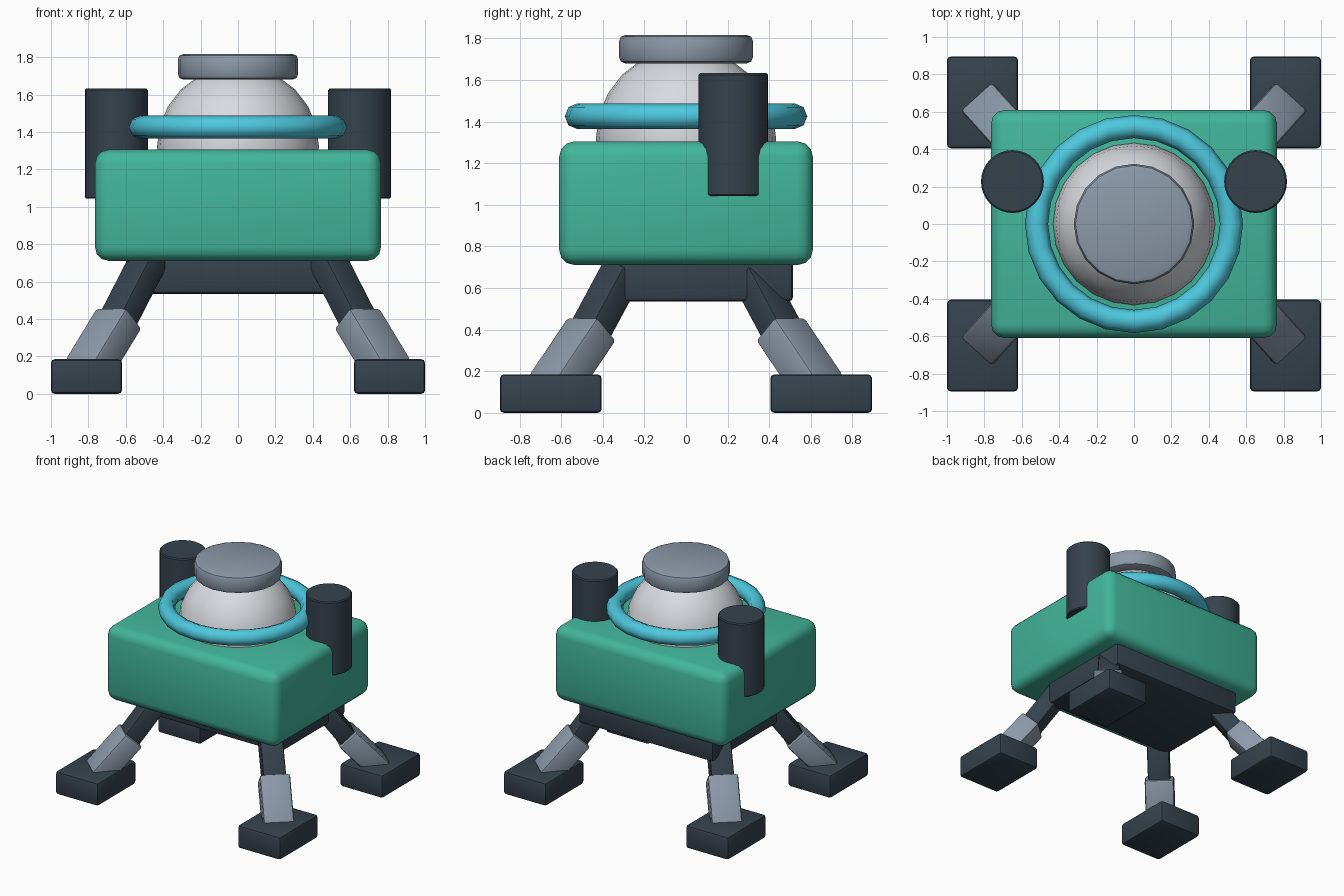
import bpy, bmesh, math
from mathutils import Matrix, Vector

if "Cube" in bpy.data.objects:
    bpy.data.objects.remove(bpy.data.objects["Cube"])


def srgb(r, g, b):
    lin = lambda c: c / 12.92 if c <= 0.04045 else ((c + 0.055) / 1.055) ** 2.4
    return tuple(lin(c / 255) for c in (r, g, b)) + (1.0,)


def material(name, rgb):
    m = bpy.data.materials.new(name)
    m.diffuse_color = srgb(*rgb)
    m.use_nodes = True
    m.node_tree.nodes["Principled BSDF"].inputs["Base Color"].default_value = m.diffuse_color
    return m


GREEN = material("green_paint", (66, 182, 154))
DARK = material("dark_slate", (53, 66, 77))
STEEL = material("steel_grey", (139, 153, 168))
CYAN = material("cyan_ring", (78, 200, 222))
WHITE = material("dome_white", (216, 219, 224))


def finish(bm, name, mat, angle=35):
    """Turn a bmesh into a named, coloured, smooth-shaded object."""
    bmesh.ops.recalc_face_normals(bm, faces=bm.faces)
    me = bpy.data.meshes.new(name)
    bm.to_mesh(me)
    bm.free()
    me.materials.append(mat)
    ob = bpy.data.objects.new(name, me)
    bpy.context.collection.objects.link(ob)
    bpy.ops.object.select_all(action='DESELECT')
    ob.select_set(True)
    bpy.context.view_layer.objects.active = ob
    bpy.ops.object.shade_smooth_by_angle(angle=math.radians(angle))
    return ob


def box(name, mat, size, frame, bevel, segments=2):
    """Rounded box of the given size, placed by a 4x4 frame."""
    bm = bmesh.new()
    bmesh.ops.create_cube(bm, size=1, matrix=Matrix.Diagonal((*size, 1)))
    bmesh.ops.bevel(bm, geom=bm.edges[:], offset=bevel, segments=segments,
                    profile=0.5, affect='EDGES')
    bmesh.ops.transform(bm, matrix=frame, verts=bm.verts)
    return finish(bm, name, mat)


def cylinder(name, mat, radius, z0, z1, x, y, sides, bevel, segments=2):
    """Upright cylinder with rounded rims."""
    bm = bmesh.new()
    bmesh.ops.create_cone(bm, cap_ends=True, segments=sides, radius1=radius,
                          radius2=radius, depth=z1 - z0,
                          matrix=Matrix.Translation((x, y, (z0 + z1) / 2)))
    rims = [e for e in bm.edges if abs(e.verts[0].co.z - e.verts[1].co.z) < 1e-4]
    bmesh.ops.bevel(bm, geom=rims, offset=bevel, segments=segments,
                    profile=0.5, affect='EDGES')
    return finish(bm, name, mat)


def strut(name, mat, a, b, width, thick, bevel):
    """Square bar between two points, its width kept horizontal."""
    a, b = Vector(a), Vector(b)
    d = (b - a).normalized()
    u = d.cross(Vector((0, 0, 1))).normalized()
    v = d.cross(u)
    frame = Matrix((u, v, d)).transposed().to_4x4()
    frame.translation = (a + b) / 2
    box(name, mat, (width, thick, (b - a).length), frame, bevel)


T = Matrix.Translation

# Body and belly plate
box("body", GREEN, (1.53, 1.22, 0.595), T((0, 0, 1.008)), 0.075, 3)
box("belly_plate", DARK, (1.2, 0.835, 0.235), T((0, 0.098, 0.652)), 0.025)

# Dome, its cap and the ring around it
bm = bmesh.new()
bmesh.ops.create_uvsphere(bm, u_segments=24, v_segments=12, radius=0.433,
                          matrix=T((0, 0, 1.32)))
finish(bm, "dome", WHITE)
cylinder("dome_cap", STEEL, 0.322, 1.68, 1.817, 0, 0, 20, 0.03)

bm = bmesh.new()
MAJOR, MINOR, N, M = 0.521, 0.062, 24, 8
rings = []
for i in range(N):
    p = math.tau * i / N
    ring = []
    for j in range(M):
        q = math.tau * j / M
        r = MAJOR + MINOR * math.cos(q)
        ring.append(bm.verts.new((r * math.cos(p), r * math.sin(p),
                                  1.426 + MINOR * math.sin(q))))
    rings.append(ring)
for i in range(N):
    for j in range(M):
        n, k = (i + 1) % N, (j + 1) % M
        bm.faces.new((rings[i][j], rings[n][j], rings[n][k], rings[i][k]))
finish(bm, "dome_ring", CYAN, 60)

# Side canisters
for side, sx in (("left", -1), ("right", 1)):
    cylinder(f"canister_{side}", DARK, 0.168, 1.043, 1.633,
             sx * 0.65, 0.227, 32, 0.008, 1)

# Four splayed legs with feet
for side, sx in (("left", -1), ("right", 1)):
    for end, sy in (("front", -1), ("back", 1)):
        tag = f"{end}_{side}"
        at = lambda x, y, z: (sx * x, sy * y, z)
        strut(f"upper_leg_{tag}", DARK, at(0.46, 0.27, 0.75),
              at(0.66, 0.48, 0.36), 0.17, 0.14, 0.015)
        strut(f"lower_leg_{tag}", STEEL, at(0.635, 0.452, 0.405),
              at(0.805, 0.64, 0.125), 0.225, 0.17, 0.02)
        box(f"foot_{tag}", DARK, (0.38, 0.49, 0.185),
            T(at(0.81, 0.65, 0.0925)), 0.02)
